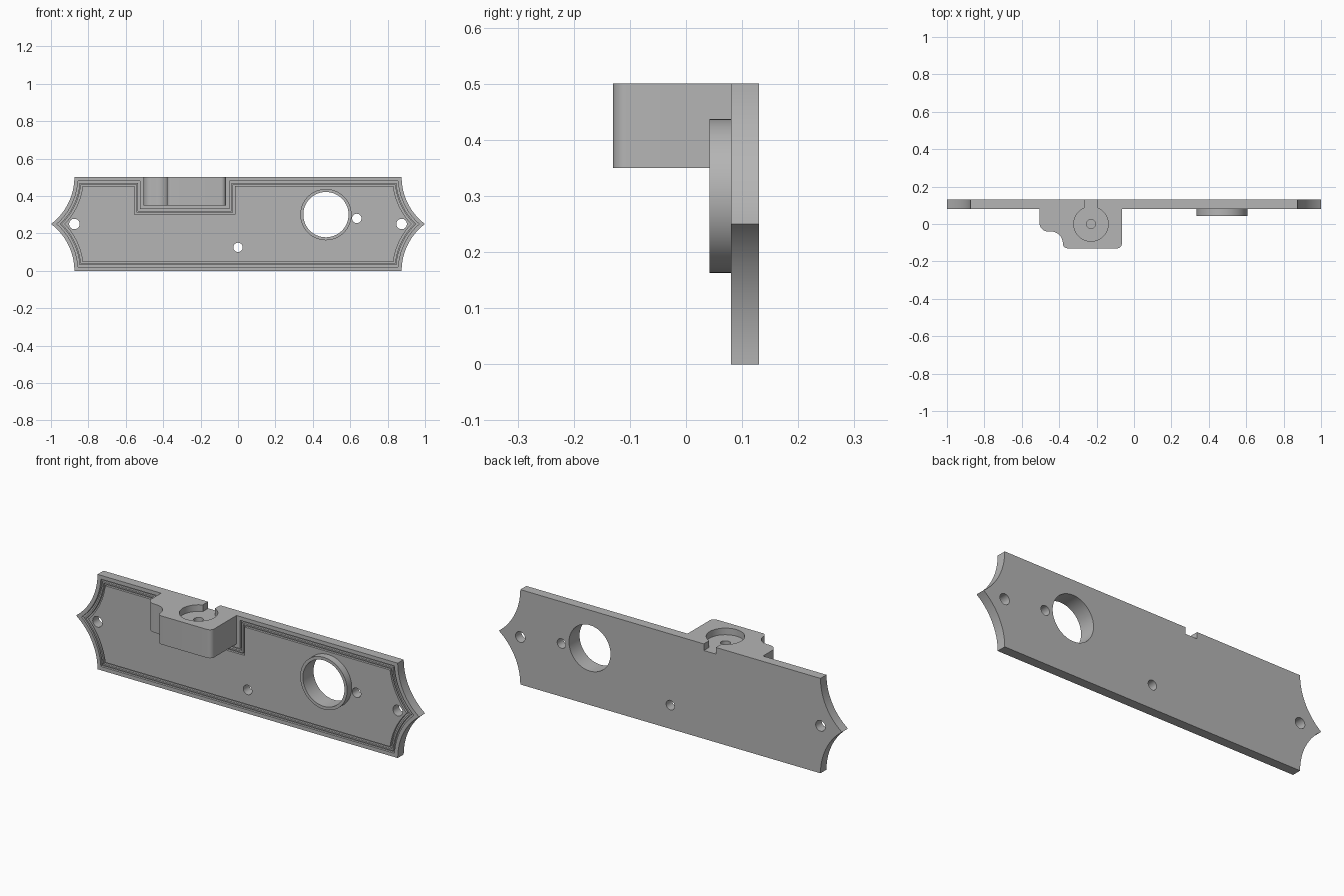
import bpy, bmesh
from math import sin, cos, asin, pi, radians, sqrt
from mathutils import Vector

cube = bpy.data.objects.get("Cube")
if cube:
    bpy.data.objects.remove(cube, do_unlink=True)

grey = bpy.data.materials.new("plain grey")
grey.use_nodes = True
colour = (0.46, 0.46, 0.46, 1)
grey.diffuse_color = colour
grey.node_tree.nodes["Principled BSDF"].inputs["Base Color"].default_value = colour

FRONT, BACK, TOP = 0.08, 0.13, 0.5
BLOCK_L, BLOCK_R, BLOCK_Z = -0.505, -0.065, 0.35


def prism(name, loops, axis, lo, hi):
    """Extrude one outline, or the band between two matching outlines."""
    bm = bmesh.new()

    def place(p, h):
        return (p[0], h, p[1]) if axis == "Y" else (p[0], p[1], h)

    rings = [[[bm.verts.new(place(p, h)) for p in loop] for h in (lo, hi)] for loop in loops]
    n = len(loops[0])

    def bridge(a, b):
        for i in range(n):
            j = (i + 1) % n
            bm.faces.new((a[i], a[j], b[j], b[i]))

    for low, high in rings:
        bridge(low, high)
    if len(rings) == 1:
        bm.faces.new(rings[0][0])
        bm.faces.new(rings[0][1])
    else:
        for k in (0, 1):
            bridge(rings[0][k], rings[1][k])
    bmesh.ops.recalc_face_normals(bm, faces=bm.faces)
    mesh = bpy.data.meshes.new(name)
    bm.to_mesh(mesh)
    bm.free()
    mesh.materials.append(grey)
    ob = bpy.data.objects.new(name, mesh)
    bpy.context.collection.objects.link(ob)
    return ob


def circle(cx, cy, r, n=64):
    return [(cx + r * cos(2 * pi * i / n), cy + r * sin(2 * pi * i / n)) for i in range(n)]


def corner(cx, cy, r, start, end, n=8):
    return [(cx + r * cos(radians(start + (end - start) * i / n)),
             cy + r * sin(radians(start + (end - start) * i / n))) for i in range(n + 1)]


def plate_outline(d=0.0, around_block=False, n=20):
    """Scalloped outline moved inward by d, optionally stepping round the block."""
    cx, r = 1.1875, 0.3125 + d
    a0, a1 = asin(d / r), asin(0.25 / r)
    upper = []
    for i in range(n + 1):
        a = a0 + (a1 - a0) * i / n
        upper.append((cx - r * cos(a), TOP - r * sin(a)))
    right = upper + [(x, TOP - z) for x, z in reversed(upper[:-1])]
    left = [(-x, z) for x, z in reversed(right)]
    pts = right + left
    if around_block:
        xl, xr, z = BLOCK_L - d, BLOCK_R + d, BLOCK_Z - d
        pts += [(xl, TOP - d), (xl, z), (xr, z), (xr, TOP - d)]
    return pts


def cut(targets, cutter):
    cutter.hide_render = True
    for ob in targets:
        mod = ob.modifiers.new("cut", "BOOLEAN")
        mod.operation, mod.solver, mod.object = "DIFFERENCE", "EXACT", cutter
        bpy.context.view_layer.objects.active = ob
        bpy.ops.object.modifier_apply(modifier=mod.name)
    bpy.data.objects.remove(cutter, do_unlink=True)


# Main parts
plate = prism("back_plate", [plate_outline()], "Y", FRONT, BACK)
collar = prism("round_collar", [circle(0.47, 0.30, 0.137, 96)], "Y", 0.042, FRONT)
block_outline = ([(BLOCK_R, FRONT), (BLOCK_L, FRONT)]
                 + corner(-0.460, 0.005, 0.045, 180, 270)
                 + corner(-0.445, -0.105, 0.065, 90, 0)
                 + corner(-0.355, -0.105, 0.025, 180, 270)
                 + corner(-0.090, -0.105, 0.025, 270, 360))
block = prism("socket_block", [block_outline], "Z", BLOCK_Z, TOP)

# Double decorative groove on the front
for near, far in ((0.020, 0.030), (0.038, 0.048)):
    band = [plate_outline(near, True), plate_outline(far, True)]
    cut([plate], prism("groove_cutter", band, "Y", FRONT - 0.02, FRONT + 0.012))

# Large opening and screw holes
cut([plate, collar], prism("opening_cutter", [circle(0.47, 0.30, 0.121, 96)], "Y", 0, 0.2))
for x, z, r in ((-0.875, 0.25, 0.028), (0.875, 0.25, 0.028),
                (0, 0.125, 0.025), (0.635, 0.28, 0.025)):
    cut([plate], prism("hole_cutter", [circle(x, z, r, 40)], "Y", 0, 0.2))

# Round recess, pilot hole and rear slot
recess_z = 0.465
cut([block, plate], prism("recess_cutter", [circle(-0.23, 0, 0.092)], "Z", recess_z, 0.6))
cut([block], prism("pilot_cutter", [circle(-0.23, 0, 0.024, 40)], "Z", 0.40, 0.6))
slot = [(-0.265, 0), (-0.195, 0), (-0.195, 0.2), (-0.265, 0.2)]
cut([block, plate], prism("slot_cutter", [slot], "Z", recess_z, 0.6))

# Smooth curves with crisp edges
for ob in (plate, collar, block):
    bpy.ops.object.select_all(action="DESELECT")
    ob.select_set(True)
    bpy.context.view_layer.objects.active = ob
    bpy.ops.object.shade_smooth_by_angle(angle=radians(30))
